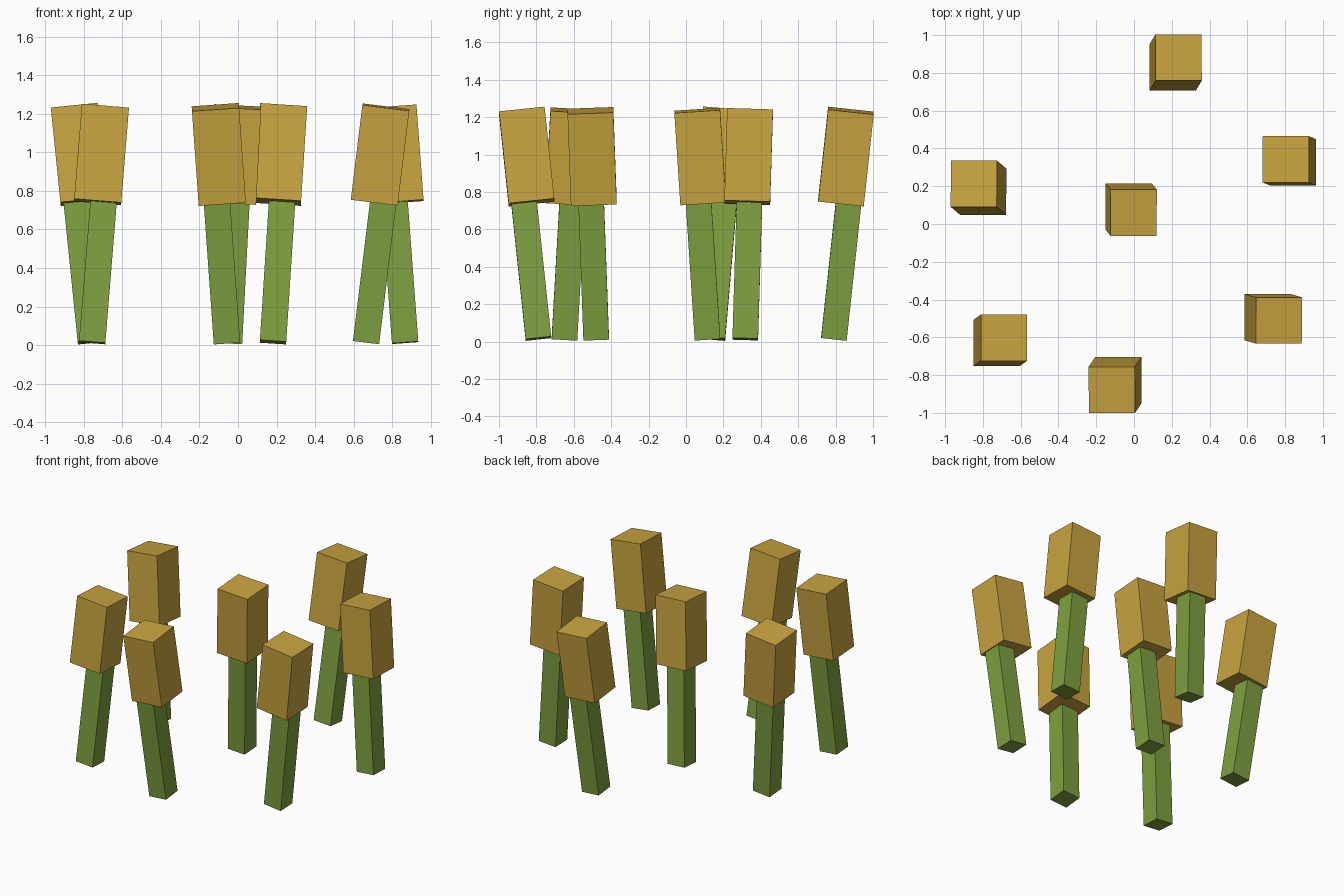
import bpy
from math import asin

if "Cube" in bpy.data.objects:
    bpy.data.objects.remove(bpy.data.objects["Cube"])


def material(name, color):
    m = bpy.data.materials.new(name)
    m.diffuse_color = color
    m.use_nodes = True
    m.node_tree.nodes["Principled BSDF"].inputs["Base Color"].default_value = m.diffuse_color
    return m


GREEN = material("stalk_green", (0.21, 0.35, 0.05, 1))
GOLD = material("head_gold", (0.58, 0.37, 0.05, 1))


def box(name, center, size, tilt, mat):
    bpy.ops.mesh.primitive_cube_add(size=1, location=center, rotation=tilt)
    ob = bpy.context.object
    ob.name = name
    ob.scale = size
    ob.data.materials.append(mat)


# x, y of each plant, then the x and y lean of its head (bottom relative to top)
plants = [
    (0.22, 0.855, -0.032, -0.053),
    (0.822, 0.335, 0.037, -0.015),
    (-0.823, 0.192, 0.05, -0.042),
    (-0.015, 0.076, -0.026, 0.032),
    (0.737, -0.502, -0.06, 0.018),
    (-0.708, -0.616, -0.04, -0.028),
    (-0.10, -0.852, 0.035, 0.052),
]

for i, (x, y, dx, dy) in enumerate(plants, 1):
    tilt = (asin(dy / 0.495), asin(-dx / 0.495), 0)
    # each part leans about its own middle; the stalk runs up inside the head
    box(f"stalk_{i}", (x, y, 0.611), (0.137, 0.137, 1.2), tilt, GREEN)
    box(f"seed_head_{i}", (x, y, 0.989), (0.245, 0.245, 0.495), tilt, GOLD)
